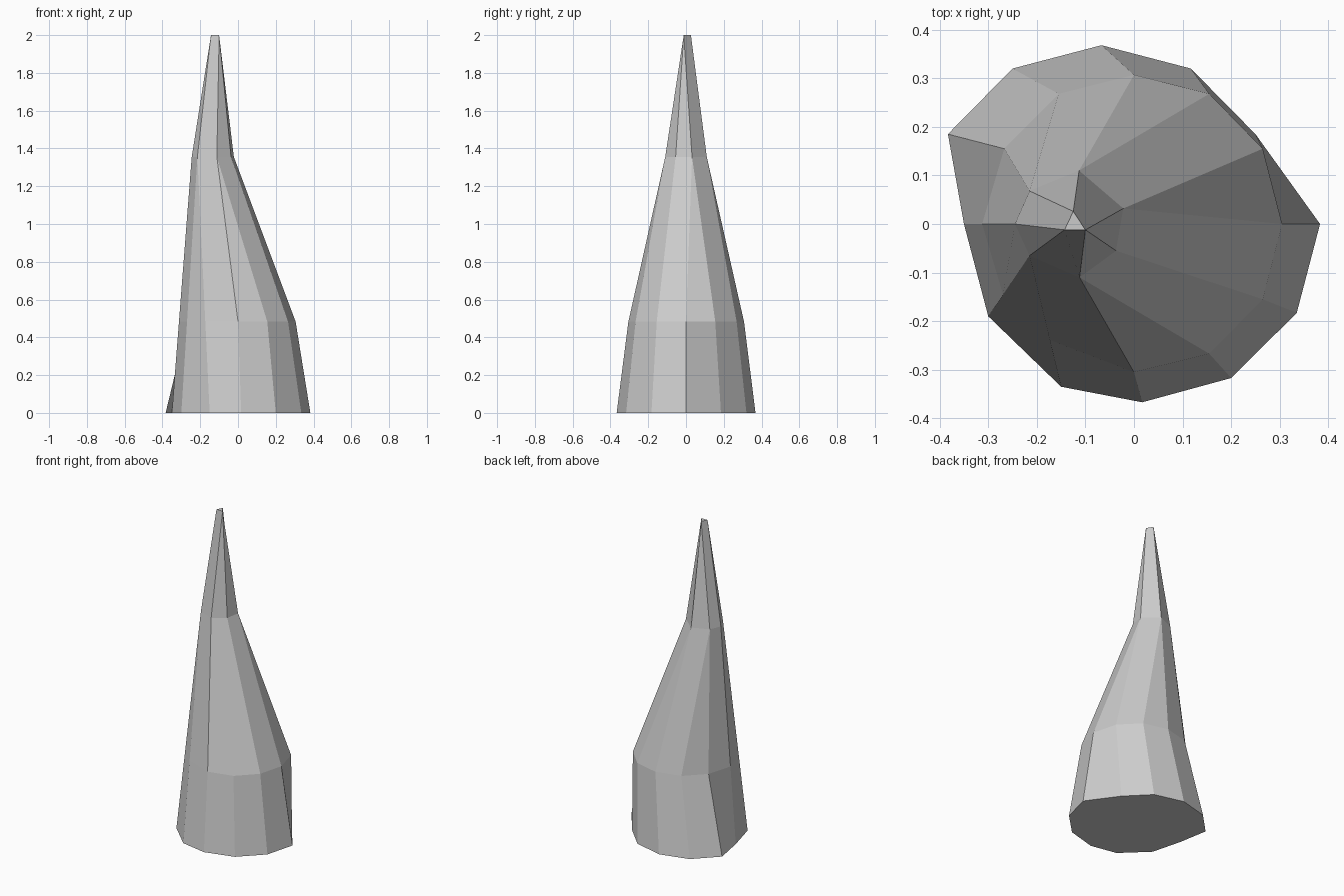
import bpy, bmesh

if "Cube" in bpy.data.objects:
    bpy.data.objects.remove(bpy.data.objects["Cube"])

# Cross-sections, one point per side, starting at +x and running clockwise
base = [(.383, 0), (.335, -.183), (.2, -.317), (.017, -.367), (-.15, -.335), (-.3, -.19),
        (-.35, 0), (-.383, .185), (-.25, .32), (-.067, .368), (.117, .32), (.25, .185)]
shoulder = [(.305, 0), (.265, -.155), (.155, -.267), (0, -.305), None, None,
            None, (-.267, .155), (-.155, .268), (0, .307), (.155, .268), (.265, .155)]
neck_pts = [(-.022, .032), (-.037, -.055), (-.112, -.11), (-.215, -.065),
            (-.245, 0), (-.215, .068), (-.113, .11)]
tip_pts = [(-.1, -.012), (-.143, -.012), (-.125, .026)]
# Which neck / tip corner each side tapers into
neck = [neck_pts[i] for i in (0, 1, 2, 2, 3, 3, 4, 5, 5, 6, 6, 0)]
tip = [tip_pts[i] for i in (0, 0, 0, 0, 1, 1, 1, 2, 2, 2, 2, 0)]

Z_SHOULDER, Z_NECK, Z_TIP = .483, 1.355, 2.0

# Sides without a shoulder run straight from base to neck
t = Z_SHOULDER / Z_NECK
shoulder = [s or tuple(a + (b - a) * t for a, b in zip(base[i], neck[i]))
            for i, s in enumerate(shoulder)]

# Loft the rings into a leaning faceted spike
bm = bmesh.new()
rings = [[bm.verts.new((x, y, z)) for x, y in ring]
         for ring, z in ((base, 0), (shoulder, Z_SHOULDER), (neck, Z_NECK), (tip, Z_TIP))]
for lo, hi in zip(rings, rings[1:]):
    for i in range(12):
        j = (i + 1) % 12
        bm.faces.new((lo[i], hi[i], hi[j], lo[j]))
bm.faces.new(rings[0])
bm.faces.new(rings[-1])
bmesh.ops.remove_doubles(bm, verts=bm.verts, dist=1e-4)
bmesh.ops.recalc_face_normals(bm, faces=bm.faces)

mesh = bpy.data.meshes.new("rock_spike")
bm.to_mesh(mesh)
bm.free()
bpy.context.collection.objects.link(bpy.data.objects.new("rock_spike", mesh))
